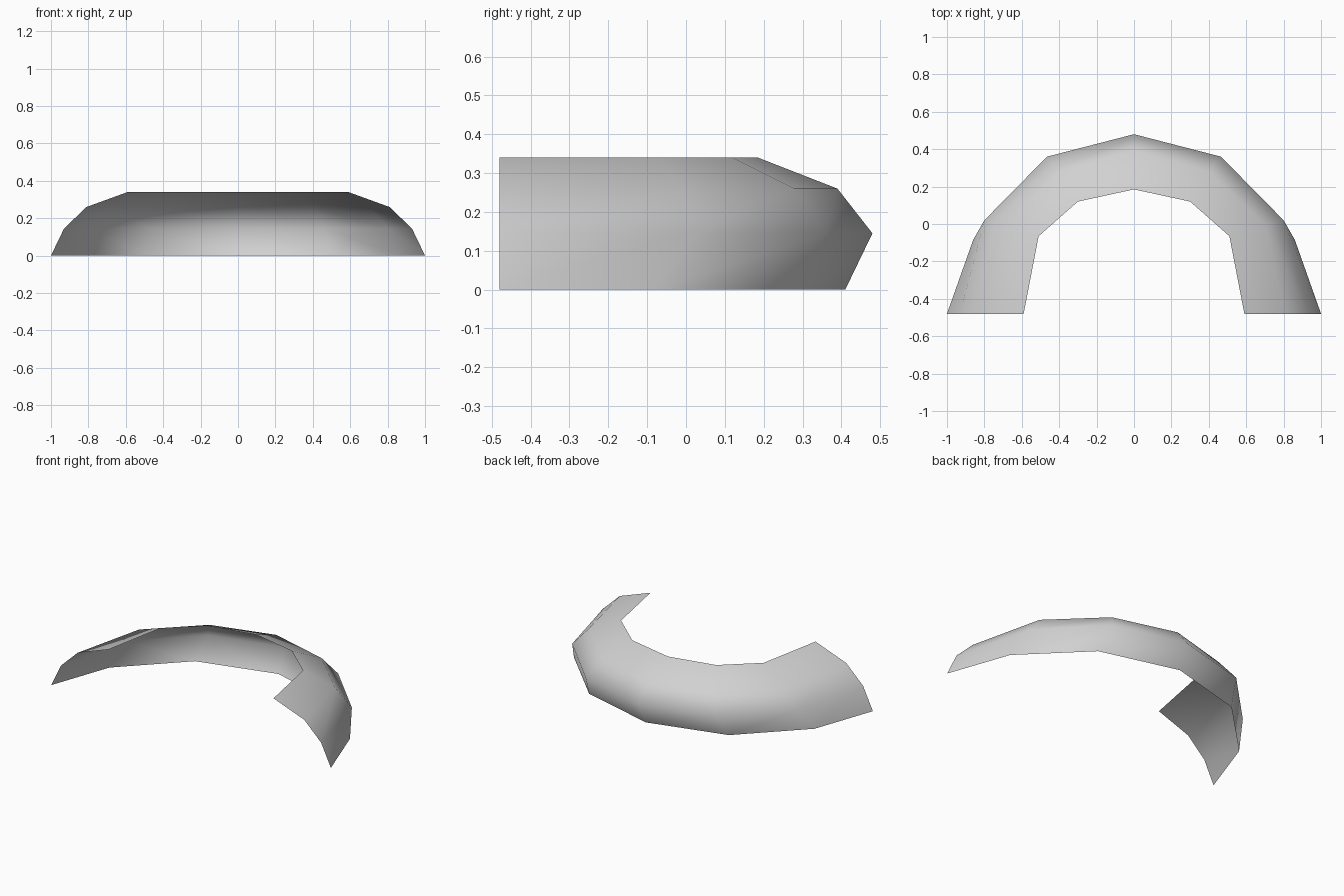
import bpy
import bmesh

# Remove the default cube only
cube = bpy.data.objects.get("Cube")
if cube:
    bpy.data.objects.remove(cube, do_unlink=True)

# Plain grey material
grey = bpy.data.materials.new("plain_grey")
grey.use_nodes = True
colour = (0.64, 0.64, 0.64, 1.0)
grey.diffuse_color = colour
grey.node_tree.nodes["Principled BSDF"].inputs["Base Color"].default_value = colour

# Rails of the curved shell from the inner top edge to the outer bottom edge:
# height, then (x, y) from the centre of the back to the left front end
rails = [
    (0.34, [(0, 0.185), (0.30, 0.12), (0.51, -0.065), (0.59, -0.48)]),
    (0.26, [(0, 0.39), (0.40, 0.28), (0.70, -0.01), (0.81, -0.48)]),
    (0.145, [(0, 0.48), (0.465, 0.36), (0.80, 0.02), (0.93, -0.48)]),
    (0.0, [(0, 0.41), (0.50, 0.275), (0.86, -0.085), (1.0, -0.48)]),
]


def full_rail(half):
    """Mirror a half rail so it runs from the right end to the left end."""
    return [(-x, y) for x, y in reversed(half[1:])] + half


# Single-layer shell skinned between neighbouring rails
bm = bmesh.new()
rows = [[bm.verts.new((x, y, z)) for x, y in full_rail(half)] for z, half in rails]
for inner, outer in zip(rows, rows[1:]):
    for i in range(len(inner) - 1):
        face = bm.faces.new((inner[i], inner[i + 1], outer[i + 1], outer[i]))
        face.smooth = True

mesh = bpy.data.meshes.new("curved_shell")
bm.to_mesh(mesh)
bm.free()
mesh.materials.append(grey)
shell = bpy.data.objects.new("curved_shell", mesh)
bpy.context.collection.objects.link(shell)
